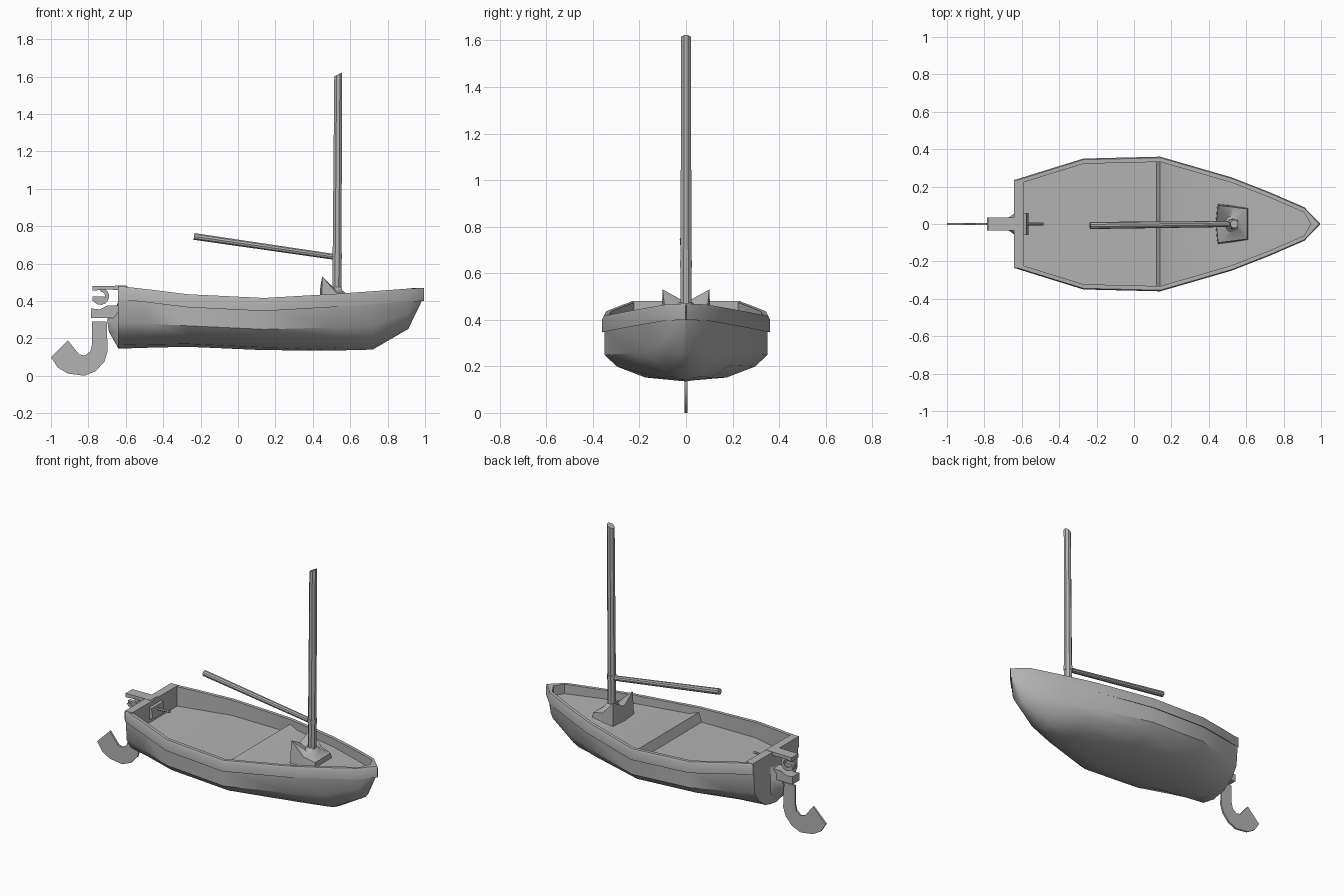
import bpy, bmesh, math
from mathutils import Vector

if "Cube" in bpy.data.objects:
    bpy.data.objects.remove(bpy.data.objects["Cube"], do_unlink=True)

GREY = (0.45, 0.45, 0.45, 1)
mat = bpy.data.materials.new("plain grey")
mat.use_nodes = True
mat.diffuse_color = GREY
mat.node_tree.nodes["Principled BSDF"].inputs["Base Color"].default_value = GREY


def finish(name, bm, angle=35):
    bmesh.ops.remove_doubles(bm, verts=bm.verts, dist=0.0005)
    bmesh.ops.recalc_face_normals(bm, faces=bm.faces)
    me = bpy.data.meshes.new(name)
    bm.to_mesh(me)
    bm.free()
    me.materials.append(mat)
    ob = bpy.data.objects.new(name, me)
    bpy.context.collection.objects.link(ob)
    bpy.ops.object.select_all(action='DESELECT')
    ob.select_set(True)
    bpy.context.view_layer.objects.active = ob
    bpy.ops.object.shade_smooth_by_angle(angle=math.radians(angle))
    return ob


def loft(bm, rings, closed=False, caps=False):
    rows = [[bm.verts.new(p) for p in r] for r in rings]
    n = len(rows[0])
    for a, b in zip(rows, rows[1:]):
        for i in range(n if closed else n - 1):
            j = (i + 1) % n
            bm.faces.new((a[i], a[j], b[j], b[i]))
    if caps:
        bm.faces.new(rows[0])
        bm.faces.new(rows[-1])
    return rows


def rod(name, a, b, ra, rb, n=10, slant=0):
    a, b = Vector(a), Vector(b)
    d = (b - a).normalized()
    u = d.cross(Vector((0, 1, 0))).normalized()
    v = d.cross(u)
    angs = [2 * math.pi * (i + 0.5) / n for i in range(n)]
    ring = lambda c, r: [c + u * r * math.cos(t) + v * r * math.sin(t) for t in angs]
    top = [p + Vector((0, 0, slant * (p.x - b.x))) for p in ring(b, rb)]
    bm = bmesh.new()
    loft(bm, [ring(a, ra), top], True, True)
    return finish(name, bm)


def plate(name, outline, half):
    """Side outline in x and z, given thickness across y."""
    bm = bmesh.new()
    loft(bm, [[(x, y, z) for x, z in outline] for y in (-half, half)], True, True)
    return finish(name, bm)


# Hull stations: x, half width, sheer height, keel height, bow sharpness
STATIONS = [(-.64, .235, .48, .145, .35), (-.48, .285, .462, .15, .2),
            (-.27, .35, .436, .155, 0), (.14, .36, .416, .137, 0),
            (.52, .25, .438, .135, .35), (.72, .172, .452, .14, .7),
            (.91, .09, .466, .25, 1), (.995, .003, .47, .4, 1)]
FULL = [(0, 0), (.5, .07), (.85, .29), (1, .52), (1, 1)]
SHARP = [0, .33, .66, .87, 1]


def half_section(w, zt, zk, s):
    zb = zt - .065
    return [((w * .97) * (f + (g - f) * s), zk + (zb - zk) * t)
            for (f, t), g in zip(FULL, SHARP)]


def at(x, k):
    for a, b in zip(STATIONS, STATIONS[1:]):
        if x <= b[0]:
            return a[k] + (b[k] - a[k]) * (x - a[0]) / (b[0] - a[0])


# Hull skin with gunwale band and inner wall
rings = []
for x, w, zt, zk, s in STATIONS:
    last = w < .01
    xi, wi = (.945, 0) if last else (x, w - .028)
    half = [(x - (.012 if last else 0), y, z) for y, z in half_section(w, zt, zk, s)]
    half += [(x, w, zt - .07), (x, w, zt - .012), (x - .002 * last, w - .006, zt),
             (xi, wi, zt), (xi, wi, zt - .13)]
    rings.append([(a, -b, c) for a, b, c in half[:0:-1]] + half)
bm = bmesh.new()
loft(bm, rings)
finish("hull", bm)

# Transom board
x, w, zt, zk, s = STATIONS[0]
half = half_section(w, zt, zk, s) + [(w, zt - .07), (w, zt)]
ring = [(-y, z) for y, z in half[:0:-1]] + half
bm = bmesh.new()
loft(bm, [[(a, y * k, z) for y, z in ring] for a, k in ((-.641, 1), (-.59, .99))], True, True)
finish("transom", bm)

# Floor with a step up to the foredeck
FLOOR = [(-.62, .35), (-.48, .345), (-.27, .337), (.12, .33), (.14, .387),
         (.2, .37), (.52, .385), (.72, .395), (.91, .405), (.95, .407)]
bm = bmesh.new()
rows = []
for x, z in FLOOR:
    y = max(at(x, 1) - .022, .004)
    rows.append([(x, -y, z), (x, 0, z), (x, y, z)])
loft(bm, rows)
finish("floor", bm, 30)

# Ridge on the outside of the transom
bm = bmesh.new()
loft(bm, [[(-.635, -.06, z), (xr, -.012, zr), (xr, .012, zr), (-.635, .06, z)]
          for z, xr, zr in ((.15, -.64, .147), (.23, -.69, .235), (.31, -.7, .3), (.4, -.645, .37))],
     True, True)
finish("stern_ridge", bm)

# Rudder blade
plate("rudder", [(-.78, .29), (-.78, .17), (-.79, .13), (-.82, .108), (-.85, .115),
                 (-.87, .14), (-.91, .19), (-1, .1), (-.965, .045), (-.91, .012),
                 (-.82, 0), (-.76, .025), (-.715, .075), (-.697, .13), (-.702, .29)], .006)

# Rudder brackets
plate("lower_bracket", [(-.785, .31), (-.785, .36), (-.74, .355), (-.7, .375),
                        (-.64, .375), (-.64, .31)], .035)
plate("upper_bracket", [(-.777, .48), (-.777, .455), (-.7, .462), (-.6, .455), (-.6, .482)], .035)
arc = [math.radians(d) for d in range(-160, 91, 25)]
hook = [(-.735 + .046 * math.cos(t), .425 + .046 * math.sin(t)) for t in arc]
hook += [(-.735 + .025 * math.cos(t), .425 + .025 * math.sin(t)) for t in reversed(arc)]
plate("rudder_hook", hook, .02)
plate("rudder_pin", [(-.777, .4), (-.777, .425), (-.715, .425), (-.715, .4)], .012)

# Tiller fitting inside the transom
plate("tiller_mount", [(-.595, .37), (-.595, .45), (-.575, .445), (-.565, .38)], .06)
rod("tiller", (-.6, 0, .42), (-.485, 0, .425), .008, .007, 6)

# Flared mast foot with raised aft corners
outer = [(.605, .08, .42), (.53, .09, .44), (.45, .1, .53), (.44, 0, .475)]
outer += [(x, -y, z) for x, y, z in outer[2::-1]]
base = [(x + (.006 if x > .5 else -.004), y * 1.08, .37) for x, y, z in outer]
neck, collar = [], []
for x, y, z in outer:
    t = math.atan2(y, x - .528)
    neck.append((.528 + .045 * math.cos(t), .045 * math.sin(t), .455))
    collar.append((.528 + .03 * math.cos(t), .03 * math.sin(t), .475))
bm = bmesh.new()
loft(bm, [base, outer, neck, collar], True, True)
finish("mast_foot", bm, 40)

# Mast, boom and boom ring
rod("mast", (.528, 0, .4), (.536, 0, 1.612), .026, .023, 8, .5)
rod("boom_ring", (.529, 0, .625), (.529, 0, .655), .029, .029, 8)
rod("boom", (.52, 0, .635), (-.235, -.008, .745), .016, .019, 10)

# Bow eye
bm = bmesh.new()
rings = []
for i in range(9):
    t = 2 * math.pi * i / 8
    rings.append([(.978 + .004 * math.cos(q), (.011 + .003 * math.sin(q)) * math.cos(t),
                   .445 + (.011 + .003 * math.sin(q)) * math.sin(t))
                  for q in (0, math.pi / 2, math.pi, 3 * math.pi / 2)])
loft(bm, rings, True)
finish("bow_eye", bm)
